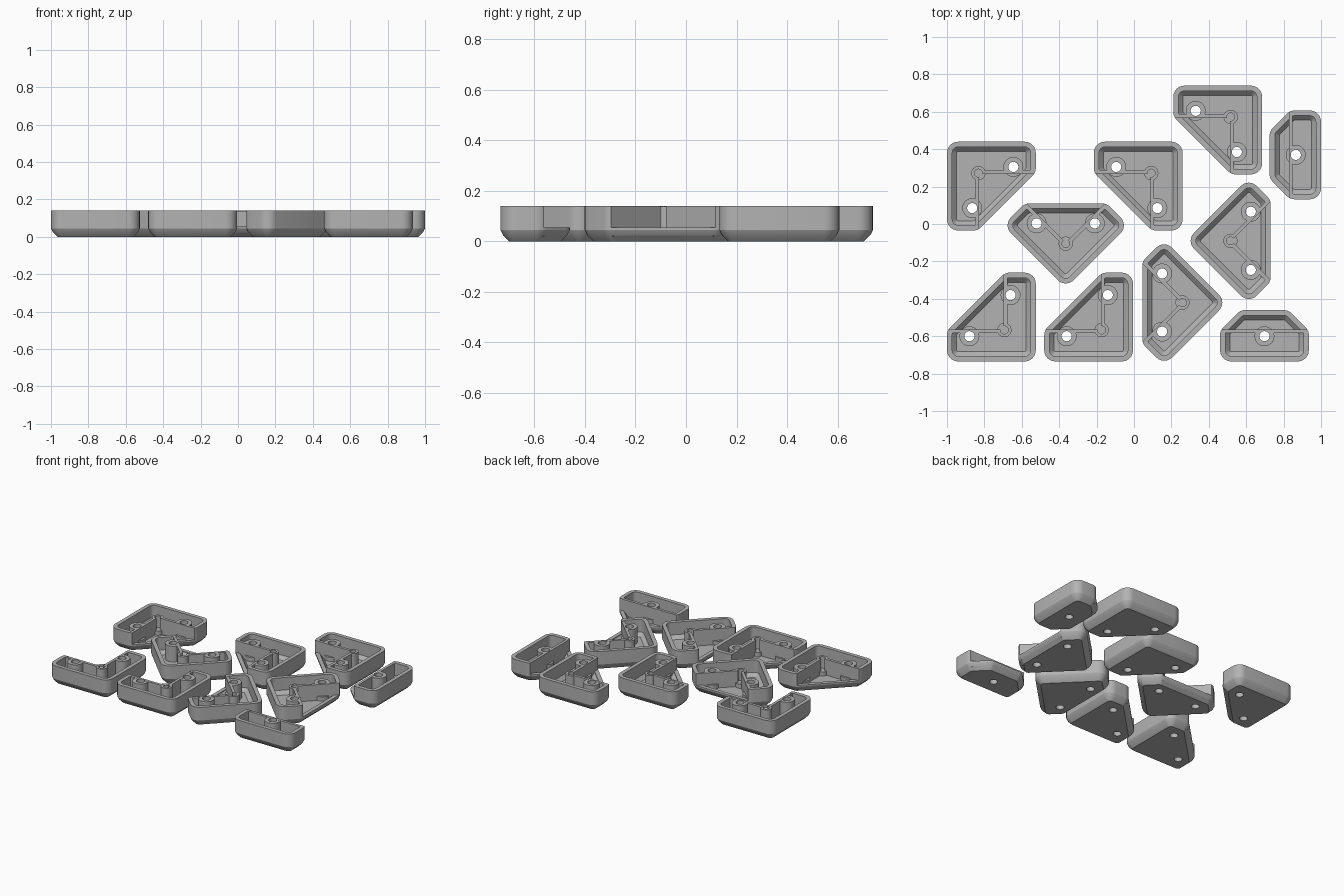
import bpy
from math import sin, cos, pi, radians
from mathutils import Vector

if "Cube" in bpy.data.objects:
    bpy.data.objects.remove(bpy.data.objects["Cube"])

SIDE, HEIGHT, LEDGE, RADIUS = 0.475, 0.14, 0.055, 0.06
SEAT, RIB = 0.172, 0.02          # seat face distance from outer edge, rib thickness
BOSS_R, HOLE_R = 0.053, 0.027

grey = bpy.data.materials.new("mid_grey")
grey.use_nodes = True
colour = (0.45, 0.45, 0.45, 1)
grey.diffuse_color = colour
grey.node_tree.nodes["Principled BSDF"].inputs["Base Color"].default_value = colour


def new_object(name, verts, faces):
    mesh = bpy.data.meshes.new(name)
    mesh.from_pydata(verts, [], faces)
    mesh.materials.append(grey)
    ob = bpy.data.objects.new(name, mesh)
    bpy.context.collection.objects.link(ob)
    return ob


def loft(name, rings):
    """Closed solid through rings of equal point count."""
    n = len(rings[0])
    verts = [p for ring in rings for p in ring]
    faces = [tuple(reversed(range(n))), tuple(range(len(verts) - n, len(verts)))]
    for k in range(len(rings) - 1):
        for i in range(n):
            j = (i + 1) % n
            faces.append((k * n + i, k * n + j, k * n + n + j, k * n + n + i))
    return new_object(name, verts, faces)


def rounded(outline, inset, z, steps=6):
    """Outline with filleted corners, moved inwards by inset."""
    pts, n = [], len(outline)
    for i in range(n):
        p = Vector(outline[i])
        a = (p - Vector(outline[i - 1])).normalized()
        b = (Vector(outline[(i + 1) % n]) - p).normalized()
        na, nb = Vector((a.y, -a.x)), Vector((b.y, -b.x))
        centre = p - (na + nb) * RADIUS / (1 + na.dot(nb))
        for s in range(steps + 1):
            d = na.slerp(nb, s / steps)
            q = centre + d * (RADIUS - inset)
            pts.append((q.x, q.y, z))
    return pts


def box(x0, x1, y0, y1, z0, z1):
    corners = [(x0, y0), (x1, y0), (x1, y1), (x0, y1)]
    return loft("helper", [[(x, y, z) for x, y in corners] for z in (z0, z1)])


def cylinder(x, y, r, z0, z1, n=32):
    return loft("helper", [[(x + r * cos(2 * pi * i / n), y + r * sin(2 * pi * i / n), z)
                            for i in range(n)] for z in (z0, z1)])


def combine(ob, tool, operation):
    mod = ob.modifiers.new("cut", 'BOOLEAN')
    mod.object, mod.operation, mod.solver = tool, operation, 'EXACT'
    graph = bpy.context.evaluated_depsgraph_get()
    mesh = bpy.data.meshes.new_from_object(ob.evaluated_get(graph))
    ob.modifiers.clear()
    ob.data = mesh
    bpy.data.objects.remove(tool)


def make_foot(name, outline, ribs, bosses, seat, relief=None):
    # tray shell with bevelled underside and sloped inner floor edge
    profile = [(0.035, 0), (0.01, 0.025), (0, 0.045), (0, HEIGHT),
               (0.028, HEIGHT), (0.028, LEDGE - 0.005), (0.052, 0.025)]
    foot = loft(name, [rounded(outline, d, z) for d, z in profile])
    # inner ribs, corner relief post and screw bosses
    for x0, x1, y0, y1 in ribs:
        combine(foot, box(x0, x1, y0, y1, 0.02, HEIGHT - 0.001), 'UNION')
    if relief:
        combine(foot, cylinder(*relief, 0.038, 0.0195, HEIGHT - 0.0015), 'UNION')
    for x, y in bosses:
        combine(foot, cylinder(x, y, BOSS_R, 0.019, HEIGHT - 0.002), 'UNION')
    # lowered seat
    combine(foot, box(*seat, LEDGE, 0.3), 'DIFFERENCE')
    if relief:
        combine(foot, cylinder(*relief, 0.021, LEDGE, 0.31), 'DIFFERENCE')
    # screw holes
    for x, y in bosses:
        combine(foot, cylinder(x, y, HOLE_R, -0.1, 0.3), 'DIFFERENCE')
    # smooth rounded faces, sharp edges kept
    bpy.ops.object.select_all(action='DESELECT')
    foot.select_set(True)
    bpy.context.view_layer.objects.active = foot
    bpy.ops.object.shade_smooth_by_angle(angle=radians(25))
    return foot


def place(foot, spots):
    for i, (x, y, angle) in enumerate(spots):
        ob = foot
        if i:
            ob = bpy.data.objects.new(f"{foot.name}_{i + 1}", foot.data)
            bpy.context.collection.objects.link(ob)
        ob.location = (x, y, 0)
        ob.rotation_euler.z = radians(angle)


SHORT, END, IN = 0.165, 0.452, SEAT - RIB

# corner feet
corner = make_foot(
    "corner_foot",
    [(0, 0), (SIDE, 0), (SIDE, SHORT), (SHORT, SIDE), (0, SIDE)],
    [(IN, END, IN, SEAT), (IN, SEAT, IN, END)],
    [(0.355, 0.135), (0.135, 0.355)],
    (SEAT, 1, SEAT, 1),
    relief=(0.168, 0.168))
place(corner, [(-1, 0.44, -90), (0.26, 0.44, 180), (0.685, 0.74, 180),
               (-0.525, -0.735, 90), (-0.005, -0.735, 90),
               (-0.365, -0.343, 45), (0.497, -0.42, 135), (0.278, -0.09, -45)])

# edge feet
edge = make_foot(
    "edge_foot",
    [(0, 0), (SIDE, 0), (SIDE, SHORT), (SIDE - 0.11, 0.275), (0.11, 0.275), (0, SHORT)],
    [(SIDE - END, END, IN, SEAT)],
    [(SIDE / 2, 0.135)],
    (-1, 1, SEAT, 1))
place(edge, [(0.46, -0.735, 0), (1, 0.132, 90)])
